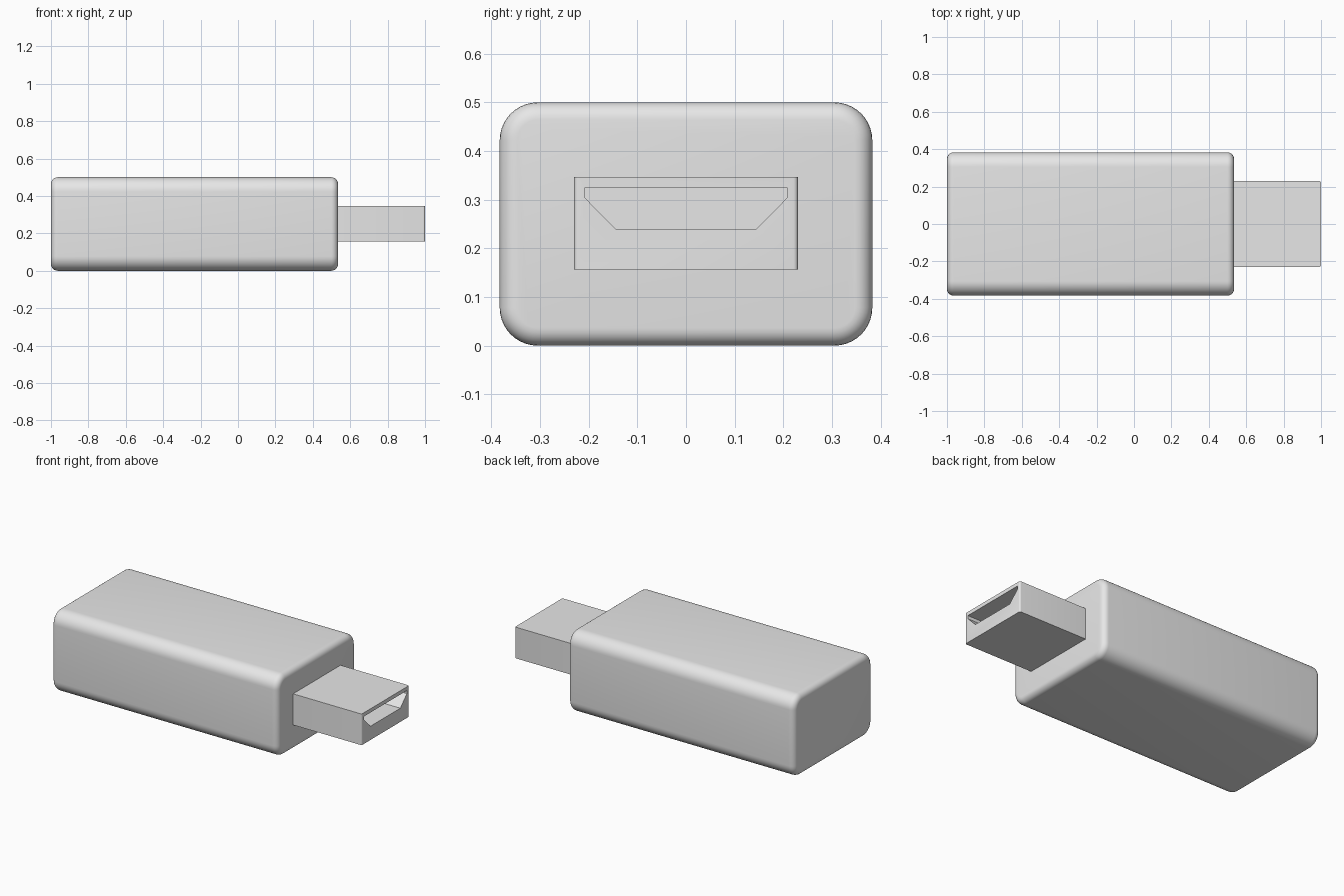
import bpy
import bmesh
import math

default_cube = bpy.data.objects.get("Cube")
if default_cube:
    bpy.data.objects.remove(default_cube, do_unlink=True)

grey = bpy.data.materials.new("light grey")
grey.use_nodes = True
grey.diffuse_color = (0.8, 0.8, 0.8, 1)
grey.node_tree.nodes["Principled BSDF"].inputs["Base Color"].default_value = (0.8, 0.8, 0.8, 1)


def prism(name, profile, x0, x1, edit=None):
    """Extrude a (y, z) profile along x, then apply an optional bmesh edit."""
    bm = bmesh.new()
    face = bm.faces.new([bm.verts.new((x0, y, z)) for y, z in profile])
    new = bmesh.ops.extrude_face_region(bm, geom=[face])["geom"]
    moved = [v for v in new if isinstance(v, bmesh.types.BMVert)]
    bmesh.ops.translate(bm, verts=moved, vec=(x1 - x0, 0, 0))
    bmesh.ops.recalc_face_normals(bm, faces=bm.faces)
    if edit:
        edit(bm)
    mesh = bpy.data.meshes.new(name)
    bm.to_mesh(mesh)
    bm.free()
    mesh.materials.append(grey)
    obj = bpy.data.objects.new(name, mesh)
    bpy.context.collection.objects.link(obj)
    return obj


def rectangle(half_width, bottom, top):
    return [(-half_width, bottom), (half_width, bottom),
            (half_width, top), (-half_width, top)]


def bevel(bm, edges, radius, segments):
    bmesh.ops.bevel(bm, geom=edges, offset=radius, segments=segments,
                    profile=0.5, affect="EDGES", clamp_overlap=True)


def round_body(bm):
    # Long corners first, then the tighter rim of each end
    bevel(bm, [e for e in bm.edges if abs(e.verts[0].co.x - e.verts[1].co.x) > 1], 0.078, 10)
    bevel(bm, [e for e in bm.edges if abs(e.verts[0].co.x - e.verts[1].co.x) < 0.001], 0.036, 6)


def round_tip(bm):
    # Upright edges at the tip of the plug
    bevel(bm, [e for e in bm.edges if all(v.co.x > 0.99 for v in e.verts)
               and abs(e.verts[0].co.y - e.verts[1].co.y) < 0.001], 0.009, 4)


def smooth(obj):
    bpy.ops.object.select_all(action="DESELECT")
    obj.select_set(True)
    bpy.context.view_layer.objects.active = obj
    bpy.ops.object.shade_smooth_by_angle(angle=math.radians(35))


# Rounded casing
casing = prism("casing", rectangle(0.383, 0, 0.5), -1, 0.535, round_body)
smooth(casing)

# Plug with a tapered socket opening
plug = prism("plug", rectangle(0.23, 0.156, 0.347), 0.5, 1, round_tip)
smooth(plug)
slot = [(-0.145, 0.24), (0.145, 0.24), (0.209, 0.305),
        (0.209, 0.324), (-0.209, 0.324), (-0.209, 0.305)]
cutter = prism("socket_cutter", slot, 0.56, 1.1)
cutter.hide_render = True
cutter.hide_viewport = True
cut = plug.modifiers.new("socket", "BOOLEAN")
cut.operation = "DIFFERENCE"
cut.solver = "EXACT"
cut.object = cutter
